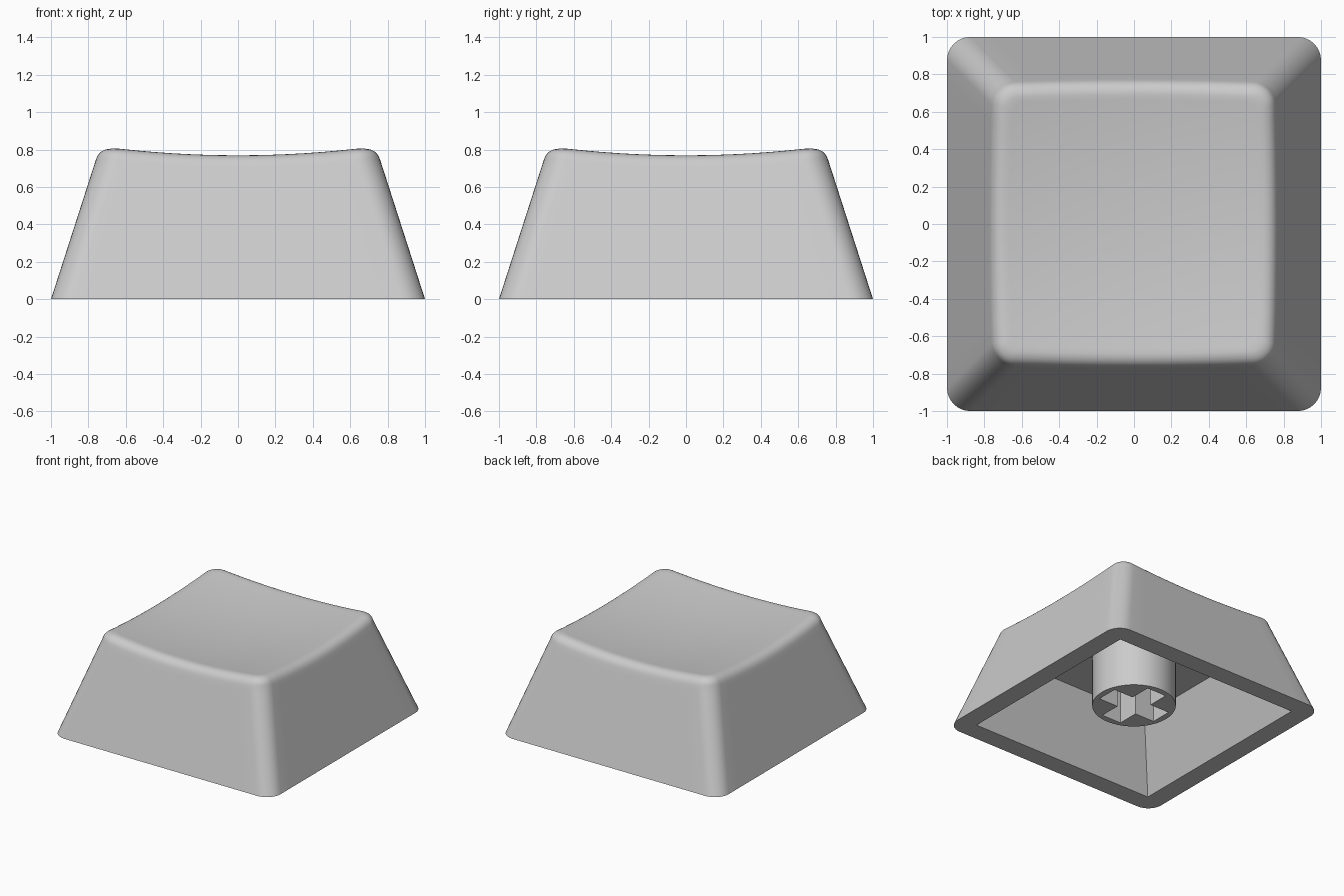
import bpy, bmesh, math
from mathutils import Vector

if "Cube" in bpy.data.objects:
    bpy.data.objects.remove(bpy.data.objects["Cube"])

SLOPE = 0.322      # inward lean of the outer walls per unit height
FILLET = 0.06      # length of the rounded rim along wall and top
CORNER = 0.125     # vertical corner radius

grey = bpy.data.materials.new("light_grey_plastic")
grey.diffuse_color = (0.6, 0.6, 0.6, 1)
grey.use_nodes = True
grey.node_tree.nodes["Principled BSDF"].inputs["Base Color"].default_value = grey.diffuse_color


def finish(bm, name, smooth=True):
    me = bpy.data.meshes.new(name)
    bm.to_mesh(me)
    bm.free()
    me.materials.append(grey)
    ob = bpy.data.objects.new(name, me)
    bpy.context.collection.objects.link(ob)
    if smooth:
        smooth_object(ob)
    return ob


def smooth_object(ob):
    bpy.ops.object.select_all(action='DESELECT')
    ob.select_set(True)
    bpy.context.view_layer.objects.active = ob
    bpy.ops.object.shade_smooth_by_angle(angle=math.radians(30))


def prism(name, outline, z0, z1, smooth=True):
    bm = bmesh.new()
    face = bm.faces.new([bm.verts.new((x, y, z0)) for x, y in outline])
    ext = bmesh.ops.extrude_face_region(bm, geom=[face])
    top = [v for v in ext["geom"] if isinstance(v, bmesh.types.BMVert)]
    bmesh.ops.translate(bm, verts=top, vec=(0, 0, z1 - z0))
    bmesh.ops.recalc_face_normals(bm, faces=bm.faces)
    return finish(bm, name, smooth)


# Rounded-square template: corner-centre direction and outward direction per point
ARC, EDGE = 8, 14
template = []
for k in range(4):
    a0 = k * math.pi / 2
    c0 = Vector((math.cos(a0 + math.pi / 4), math.sin(a0 + math.pi / 4))) * math.sqrt(2)
    c1 = Vector((-c0.y, c0.x))
    for j in range(ARC + 1):
        a = a0 + j / ARC * math.pi / 2
        template.append((c0, Vector((math.cos(a), math.sin(a)))))
    for j in range(1, EDGE):
        a = a0 + math.pi / 2
        template.append((c0.lerp(c1, j / EDGE), Vector((math.cos(a), math.sin(a)))))
N = len(template)


def point(i, half, r):
    c, d = template[i]
    return c * (half - r) + d * r


def dish(p):
    return 0.725 + 0.092 * p.length_squared


# Height of the dished top edge above each template point
rim = []
for i in range(N):
    half = 0.68
    for _ in range(3):
        d = dish(point(i, half, CORNER - FILLET))
        half = 1 - SLOPE * d - FILLET
    rim.append(d)

# ---- keycap shell: outer wall, rounded rim, dished top, hollow underside ----
bm = bmesh.new()


def add_ring(fn):
    return [bm.verts.new(fn(i)) for i in range(N)]


def wall_ring(t):
    def fn(i):
        z = t * (rim[i] - FILLET * math.cos(math.atan(SLOPE)))
        p = point(i, 1 - SLOPE * z, CORNER)
        return (p.x, p.y, z)
    return fn


def fillet_ring(t):
    ang = math.atan(SLOPE)
    out = FILLET * (math.sin(ang) * (1 - t) ** 2 - t ** 2)
    drop = FILLET * math.cos(ang) * (1 - t) ** 2

    def fn(i):
        p = point(i, 1 - SLOPE * rim[i] + out, CORNER - FILLET * t)
        return (p.x, p.y, rim[i] - drop)
    return fn


def dish_ring(f):
    def fn(i):
        p = point(i, (1 - SLOPE * rim[i] - FILLET) * f, (CORNER - FILLET) * f)
        return (p.x, p.y, dish(p))
    return fn


def square_ring(half, z):
    return lambda i: (*point(i, half, 0), z)


rings = [square_ring(0.64, 0.54), square_ring(0.842, 0)]
rings += [wall_ring(t) for t in (0, 0.33, 0.66, 0.95)]
rings += [fillet_ring(k / 6) for k in range(7)]
rings += [dish_ring(f) for f in (0.96, 0.85, 0.7, 0.55, 0.4, 0.25, 0.1)]
loops = [add_ring(fn) for fn in rings]
for a, b in zip(loops, loops[1:]):
    for i in range(N):
        j = (i + 1) % N
        bm.faces.new((a[i], a[j], b[j], b[i]))
centre = bm.verts.new((0, 0, dish(Vector((0, 0)))))
ceiling = bm.verts.new((0, 0, 0.54))
for i in range(N):
    j = (i + 1) % N
    bm.faces.new((loops[-1][i], loops[-1][j], centre))
    bm.faces.new((loops[0][j], loops[0][i], ceiling))
bmesh.ops.remove_doubles(bm, verts=bm.verts, dist=0.0001)
bmesh.ops.recalc_face_normals(bm, faces=bm.faces)
finish(bm, "keycap_shell")

# ---- stem with a cross-shaped socket ----
circle = [(0.315 * math.cos(a), 0.315 * math.sin(a))
          for a in (k * math.tau / 64 for k in range(64))]
stem = prism("stem", circle, 0.11, 0.56, smooth=False)

L, W = 0.265, 0.088
arm = [(L, -W), (L, W), (W, W)]
cross = []
for k in range(4):
    for x, y in arm:
        for _ in range(k):
            x, y = -y, x
        cross.append((x, y))
cutter = prism("socket_cutter", cross, 0.0, 0.5, smooth=False)
cutter.hide_render = True

cut = stem.modifiers.new("socket", 'BOOLEAN')
cut.operation = 'DIFFERENCE'
cut.solver = 'EXACT'
cut.object = cutter
bpy.context.view_layer.objects.active = stem
bpy.ops.object.modifier_apply(modifier=cut.name)
bpy.data.objects.remove(cutter)
smooth_object(stem)
